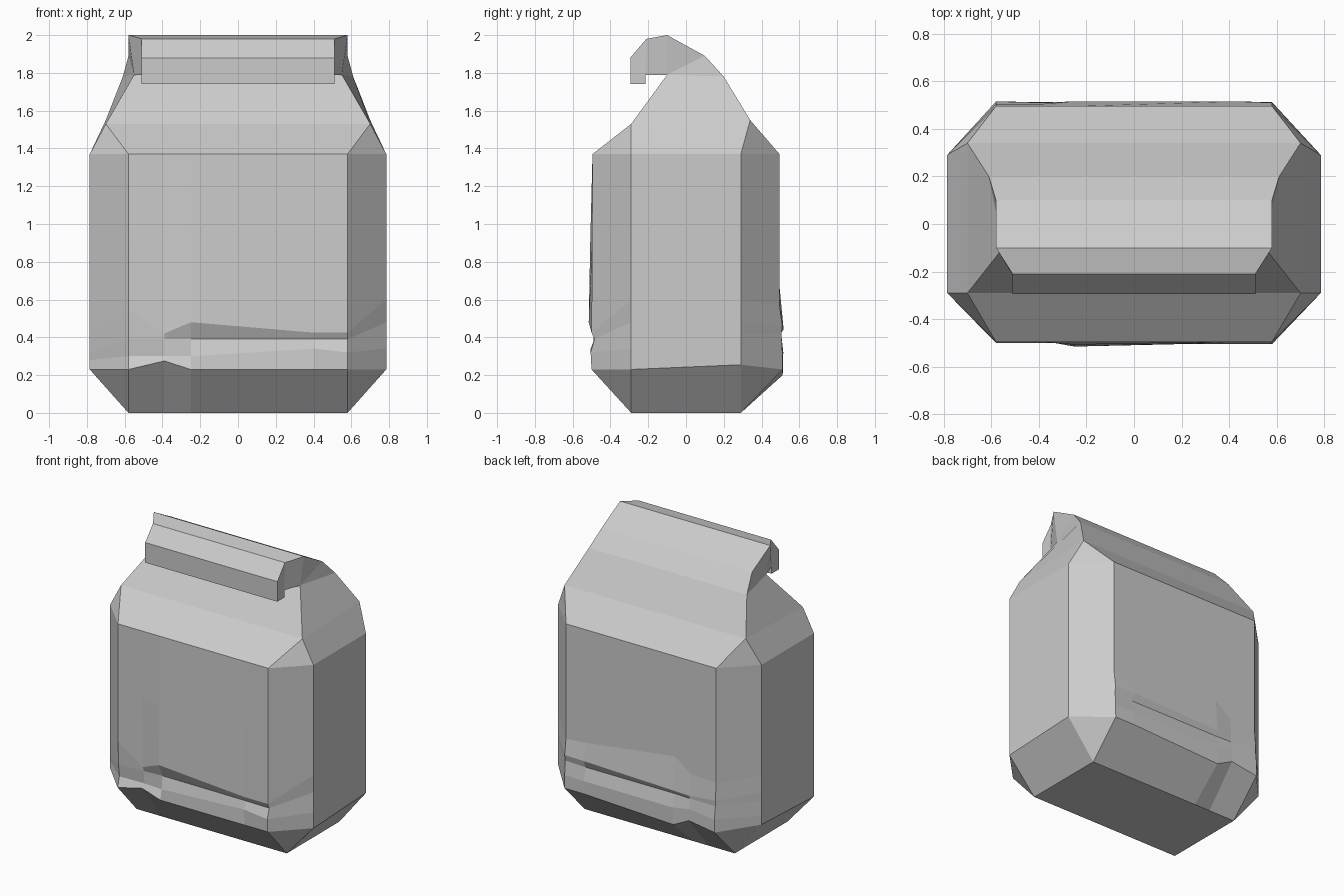
import bpy
import bmesh
from mathutils import Vector

if "Cube" in bpy.data.objects:
    bpy.data.objects.remove(bpy.data.objects["Cube"], do_unlink=True)


def make_material(name, rgb):
    mat = bpy.data.materials.new(name)
    mat.use_nodes = True
    colour = (*rgb, 1.0)
    mat.diffuse_color = colour
    mat.node_tree.nodes["Principled BSDF"].inputs["Base Color"].default_value = colour
    return mat


paper = make_material("light_grey_paper", (0.6, 0.6, 0.6))

# Main proportions of the bag
HALF_X, SIDE_X = 0.58, 0.785
HALF_Y, FACE_Y = 0.29, 0.495
SHOULDER_Z = 1.37
SHOULDER_X = 0.70

# Crumpled columns: x, edge z, then (depth, z) for lip, crease, bulge and fade
FRONT = [
    (-0.58, 0.23, (0.48, 0.30), (0.49, 0.39), (0.495, 0.55), (0.495, 0.9)),
    (-0.39, 0.275, (0.475, 0.30), (0.485, 0.39), (0.49, 0.42), (0.495, 0.9)),
    (-0.25, 0.23, (0.485, 0.30), (0.475, 0.39), (0.515, 0.48), (0.507, 0.9)),
    (0.40, 0.23, (0.505, 0.34), (0.48, 0.39), (0.50, 0.425), (0.497, 0.9)),
    (0.58, 0.23, (0.505, 0.32), (0.485, 0.39), (0.50, 0.425), (0.497, 0.9)),
]
BACK = [
    (0.58, 0.23, (0.51, 0.32), (0.505, 0.42), (0.51, 0.46), (0.495, 0.57)),
    (0.43, 0.23, (0.515, 0.32), (0.495, 0.41), (0.515, 0.46), (0.495, 0.58)),
    (-0.26, 0.20, (0.515, 0.32), (0.495, 0.41), (0.515, 0.44), (0.495, 0.67)),
    (-0.38, 0.26, (0.51, 0.34), (0.50, 0.41), (0.505, 0.43), (0.495, 0.58)),
    (-0.58, 0.23, (0.515, 0.32), (0.505, 0.41), (0.505, 0.45), (0.495, 0.57)),
]


def upper_points(x_fraction, side):
    """Shoulder and neck points shared by the panel and side columns."""
    if side < 0:
        return [(x_fraction * SHOULDER_X, -0.29, 1.53), (x_fraction * 0.55, -0.1, 1.79)]
    return [(x_fraction * SHOULDER_X, 0.34, 1.55), (x_fraction * 0.61, 0.2, 1.78)]


def panel_column(spec, side):
    x, edge_z, *folds = spec
    edge_y = 0.50 if side < 0 else 0.512
    points = [(x, side * HALF_Y, 0), (x, side * edge_y, edge_z)]
    points += [(x, side * depth, z) for depth, z in folds]
    points.append((x, side * FACE_Y, SHOULDER_Z))
    return points + upper_points(x / HALF_X, side)


def side_column(x_sign, side, heights):
    points = [(x_sign * HALF_X, side * HALF_Y, 0)]
    points += [(x_sign * SIDE_X, side * HALF_Y, z) for z in heights]
    points.append((x_sign * SIDE_X, side * HALF_Y, SHOULDER_Z))
    return points + upper_points(x_sign, side)


bm = bmesh.new()


def face(points):
    bm.faces.new([bm.verts.new(Vector(p)) for p in points])


# Body: walk around the bag and join neighbouring columns
columns = [panel_column(c, -1) for c in FRONT]
columns.append(side_column(1, -1, (0.23, 0.34, 0.48, 0.60, 0.9)))
columns.append(side_column(1, 1, (0.255, 0.32, 0.42, 0.48, 0.6)))
columns += [panel_column(c, 1) for c in BACK]
columns.append(side_column(-1, 1, (0.255, 0.32, 0.42, 0.48, 0.6)))
columns.append(side_column(-1, -1, (0.23, 0.28, 0.32, 0.40, 0.9)))
for a, b in zip(columns, columns[1:] + columns[:1]):
    for i in range(len(a) - 1):
        corners = []
        for p in (a[i], b[i], b[i + 1], a[i + 1]):
            if p not in corners:
                corners.append(p)
        if len(corners) > 2:
            face(corners)

# Flat base
face([(x, y, 0) for x, y in ((-HALF_X, -HALF_Y), (-HALF_X, HALF_Y),
                             (HALF_X, HALF_Y), (HALF_X, -HALF_Y))])

# Folded top: half width, y, z from the back of the neck over to the front
FOLD = [
    (0.61, 0.2, 1.78), (0.58, 0.1, 1.89), (0.58, -0.1, 2.0),
    (0.51, -0.21, 1.98), (0.51, -0.295, 1.88), (0.51, -0.295, 1.74),
    (0.51, -0.215, 1.74), (0.51, -0.215, 1.79), (0.55, -0.1, 1.79),
]


def mirrored(p):
    return (-p[0], p[1], p[2])


for p, q in zip(FOLD, FOLD[1:]):
    face([p, q, mirrored(q), mirrored(p)])
# End caps of the fold
for cap in ((0, 1, 8), (1, 2, 8), (2, 3, 7, 8), (3, 4, 7), (4, 5, 6, 7)):
    ring = [FOLD[i] for i in cap]
    face(ring)
    face([mirrored(p) for p in ring])

bmesh.ops.remove_doubles(bm, verts=bm.verts, dist=0.0005)
bmesh.ops.recalc_face_normals(bm, faces=bm.faces)

mesh = bpy.data.meshes.new("folded_paper_bag")
bm.to_mesh(mesh)
bm.free()
mesh.materials.append(paper)
bag = bpy.data.objects.new("folded_paper_bag", mesh)
bpy.context.collection.objects.link(bag)
